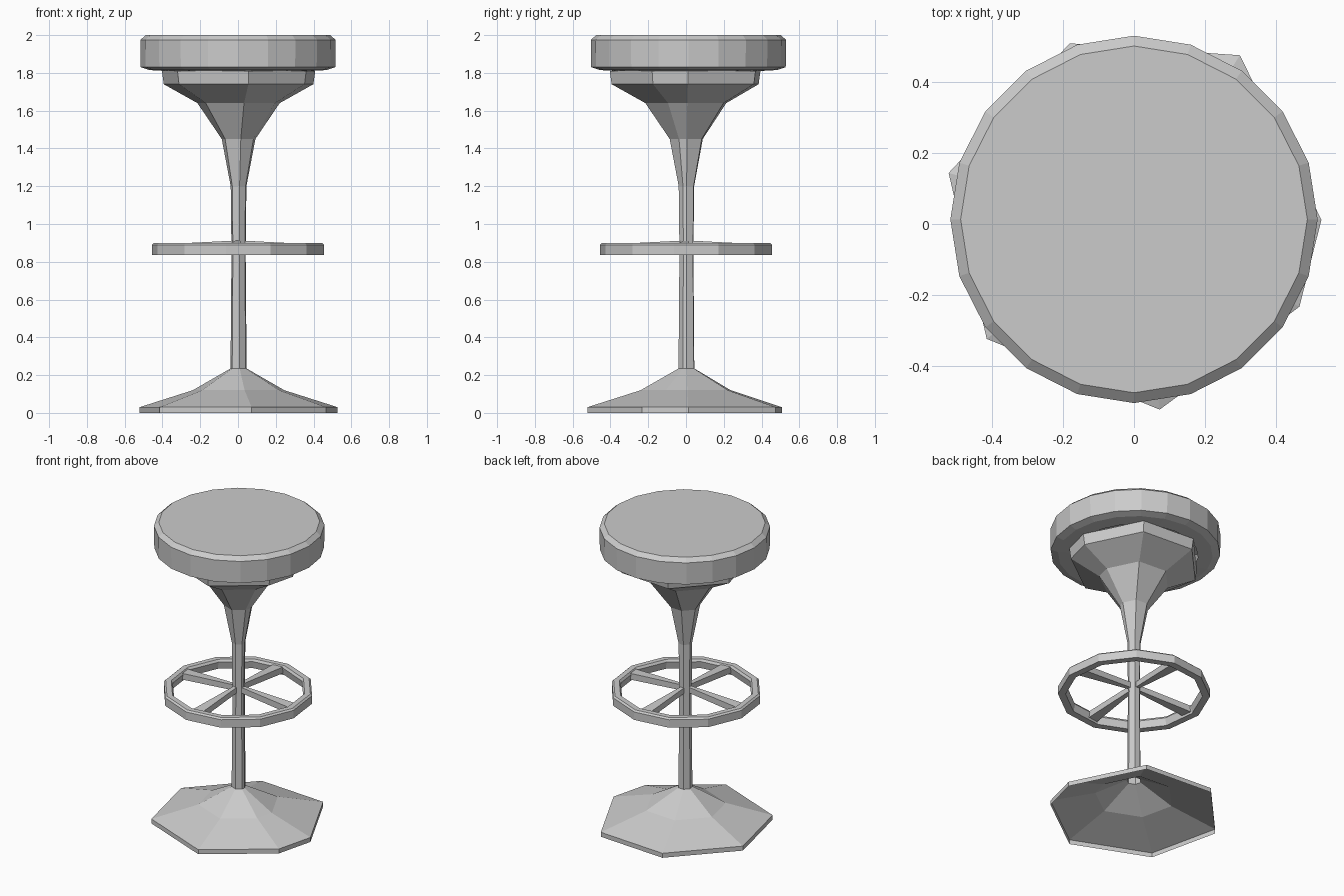
import bpy, bmesh
from math import cos, sin, radians

if "Cube" in bpy.data.objects:
    bpy.data.objects.remove(bpy.data.objects["Cube"])


def make_object(name, verts, faces):
    mesh = bpy.data.meshes.new(name)
    mesh.from_pydata(verts, [], faces)
    bm = bmesh.new()
    bm.from_mesh(mesh)
    bmesh.ops.recalc_face_normals(bm, faces=bm.faces)
    bm.to_mesh(mesh)
    bm.free()
    obj = bpy.data.objects.new(name, mesh)
    bpy.context.collection.objects.link(obj)
    return obj


def lathe(name, profile, angles, scales=None, centre=(0, 0), closed=False, cap_end=False):
    """Sweep an (r, z) profile around z through the given angles."""
    n = len(angles)
    scales = scales or [1] * n
    verts = [(centre[0] + r * s * cos(radians(a)), centre[1] + r * s * sin(radians(a)), z)
             for r, z in profile for a, s in zip(angles, scales)]
    rows = len(profile)
    faces = []
    for i in range(rows if closed else rows - 1):
        k = (i + 1) % rows
        for j in range(n):
            m = (j + 1) % n
            faces.append((i * n + j, i * n + m, k * n + m, k * n + j))
    if cap_end:
        faces.append(tuple(range((rows - 1) * n, rows * n)))
    return make_object(name, verts, faces)


# Pedestal: hollow seven-sided foot, stem and flared cup
lathe("pedestal",
      [(0.53, 0), (0.53, 0.03), (0.245, 0.12), (0.043, 0.235), (0.038, 0.85),
       (0.042, 1.2), (0.09, 1.45), (0.22, 1.64), (0.40, 1.74), (0.41, 1.81), (0.36, 1.815)],
      [1, 58, 110, 165, 218, 277.5, 333],
      [0.99, 1.05, 1.015, 1.025, 1.0, 1.0, 0.98], centre=(0.003, 0.003))

# Seat: twenty-sided cushion with bevelled edges
lathe("seat",
      [(0.38, 1.81), (0.47, 1.815), (0.515, 1.83), (0.517, 1.975), (0.488, 2.0)],
      [18 * i for i in range(20)], centre=(0, 0.013), cap_end=True)

# Footrest ring
lathe("footrest_ring",
      [(0.461, 0.837), (0.461, 0.89), (0.45, 0.90), (0.415, 0.90), (0.405, 0.885), (0.415, 0.837)],
      [22 + 30 * i for i in range(12)], closed=True)

# Four spokes, narrow at the stem and wide at the ring
for i in range(4):
    a = radians(90 * i - 2)
    verts = []
    for r, w, lo, hi in ((0.02, 0.012, 0.875, 0.912), (0.415, 0.036, 0.85, 0.892)):
        for side, z in ((-w, lo), (w, lo), (w, hi), (-w, hi)):
            verts.append((r * cos(a) - side * sin(a), r * sin(a) + side * cos(a), z))
    make_object(f"footrest_spoke_{i + 1}", verts,
                [(0, 1, 2, 3), (4, 5, 6, 7), (0, 1, 5, 4), (1, 2, 6, 5), (2, 3, 7, 6), (3, 0, 4, 7)])
